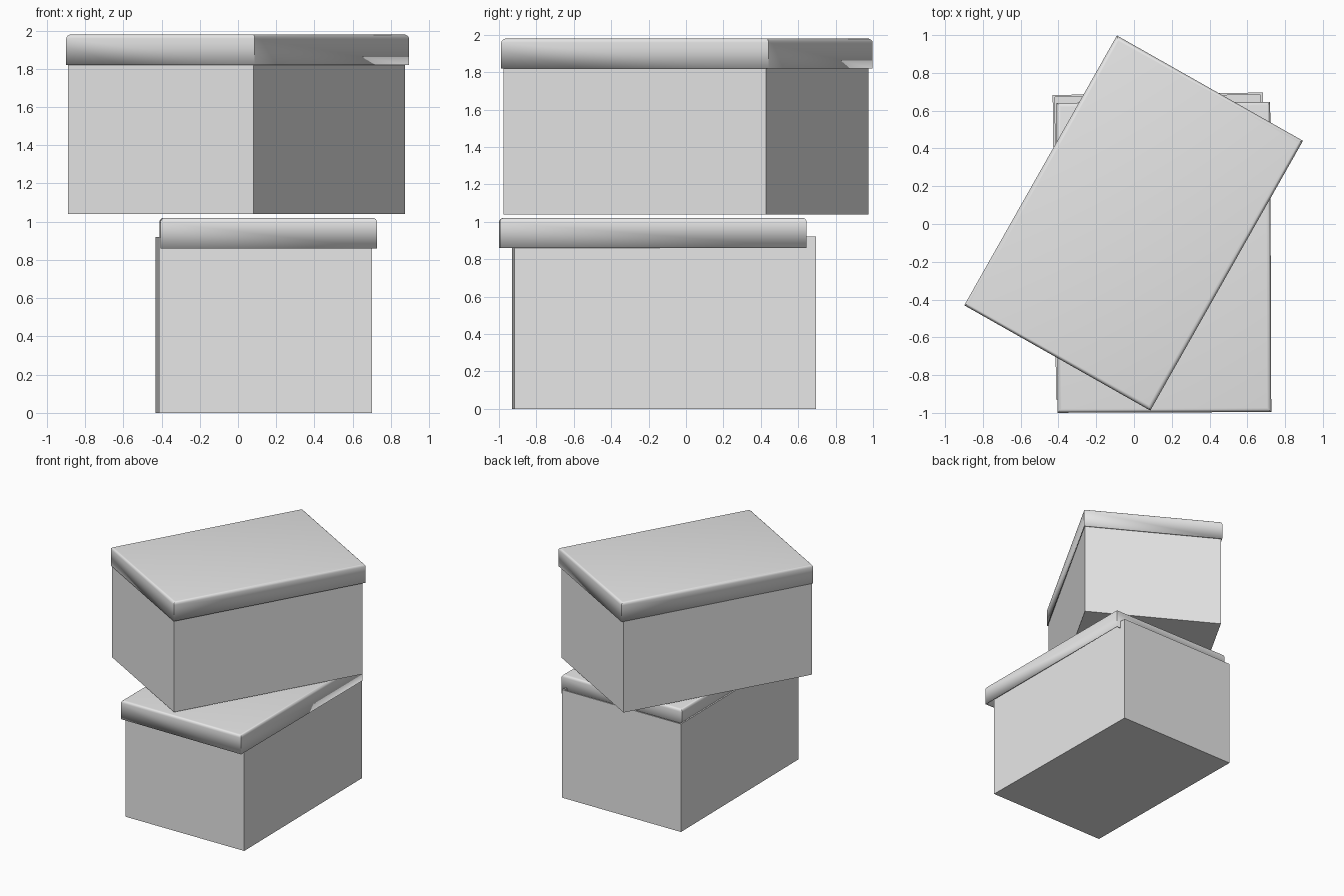
import bpy
import bmesh
from math import radians
from mathutils import Matrix, Vector

default = bpy.data.objects.get("Cube")
if default:
    bpy.data.objects.remove(default, do_unlink=True)

grey = bpy.data.materials.new("light_grey_card")
grey.use_nodes = True
grey.diffuse_color = (0.8, 0.8, 0.8, 1)
grey.node_tree.nodes["Principled BSDF"].inputs["Base Color"].default_value = grey.diffuse_color


def shell(name, size, location, turn, open_side, wall, rounding=0):
    """Thin-walled tray, open at the top (1) or at the bottom (-1)."""
    bm = bmesh.new()
    bmesh.ops.create_cube(bm, size=1)
    bmesh.ops.translate(bm, verts=bm.verts, vec=Vector((0, 0, 0.5)))
    bmesh.ops.scale(bm, verts=bm.verts, vec=Vector(size))
    bm.normal_update()
    opening = [f for f in bm.faces if f.normal.z * open_side > 0.5]
    bmesh.ops.delete(bm, geom=opening, context="FACES")
    if rounding:
        rim = [e for e in bm.edges if all(v.co.z > size[2] / 2 for v in e.verts)]
        bmesh.ops.bevel(bm, geom=rim, offset=rounding, segments=4,
                        profile=0.5, affect="EDGES")
    mesh = bpy.data.meshes.new(name)
    bm.to_mesh(mesh)
    bm.free()
    mesh.materials.append(grey)
    obj = bpy.data.objects.new(name, mesh)
    bpy.context.collection.objects.link(obj)
    obj.matrix_world = Matrix.Translation(location) @ Matrix.Rotation(radians(turn), 4, "Z")
    thickness = obj.modifiers.new("wall", "SOLIDIFY")
    thickness.thickness = wall
    thickness.offset = -1
    thickness.use_even_offset = True
    if rounding:
        bpy.ops.object.select_all(action="DESELECT")
        obj.select_set(True)
        bpy.context.view_layer.objects.active = obj
        bpy.ops.object.shade_smooth_by_angle(angle=radians(35))
    return obj


BODY = (1.113, 1.613, 0.92)
LID = (1.132, 1.641, 0.16)

# Lower box, with its lid pushed forward and to the left
shell("lower_box_body", BODY, (0.135, -0.117, 0), 0.65, 1, 0.012)
shell("lower_box_lid", LID, (0.158, -0.177, 0.86), 0.2, -1, 0.007, 0.022)

# Upper box, turned on top of the lower one
shell("upper_box_body", BODY, (-0.007, 0, 1.04), -29.5, 1, 0.012)
shell("upper_box_lid", LID, (-0.002, 0.005, 1.82), -29.5, -1, 0.007, 0.022)
